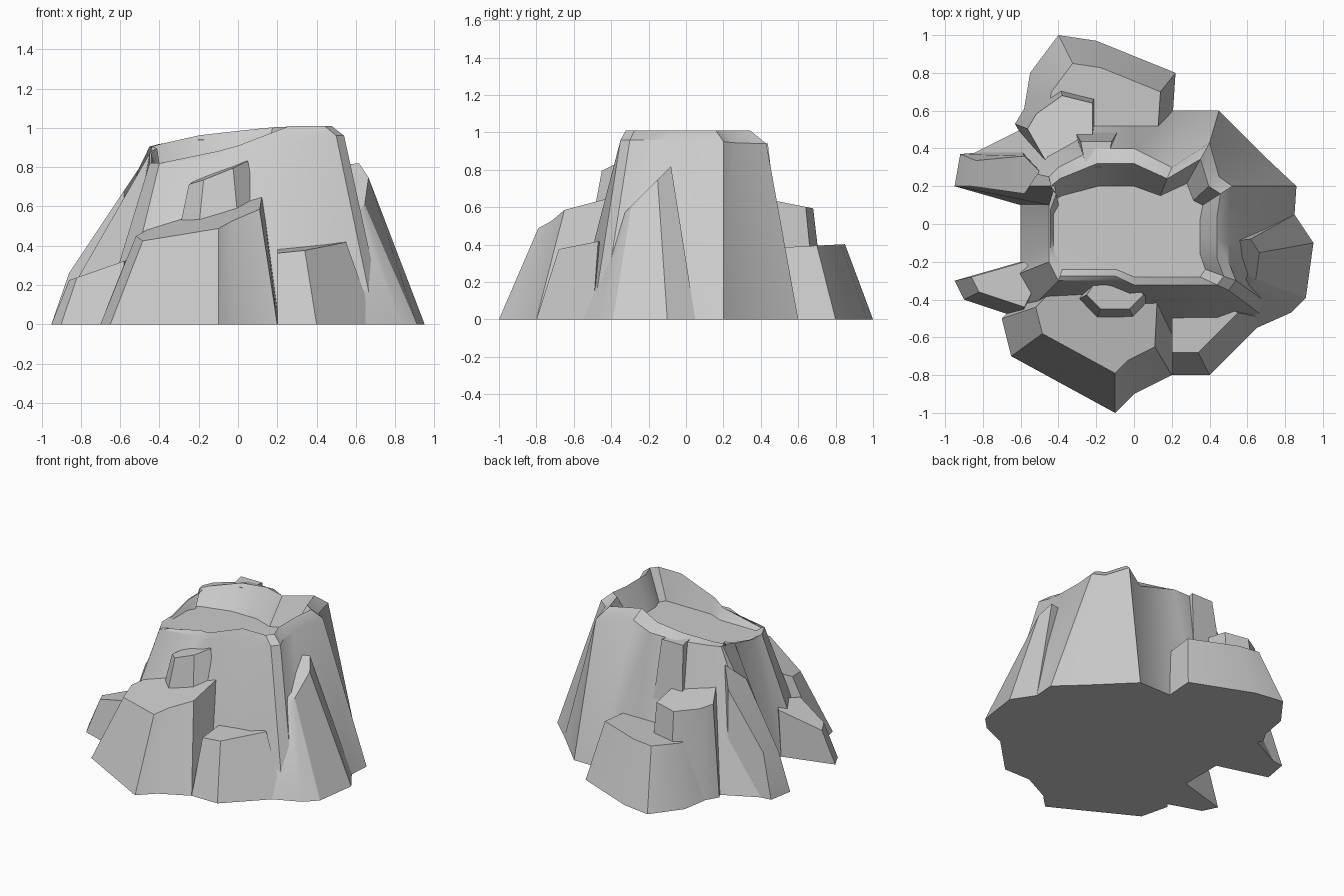
import bpy
import bmesh
import math

# Remove the default object only
default_cube = bpy.data.objects.get("Cube")
if default_cube:
    bpy.data.objects.remove(default_cube, do_unlink=True)

# Single stone colour
stone = bpy.data.materials.new("stone_grey")
stone.use_nodes = True
stone_colour = (.6, .6, .6, 1)
stone.diffuse_color = stone_colour
for node in stone.node_tree.nodes:
    if node.type == "BSDF_PRINCIPLED":
        node.inputs["Base Color"].default_value = stone_colour
        node.inputs["Roughness"].default_value = .9


def loft(name, rings):
    """Join matching rings of points from bottom to top and close both ends."""
    bm = bmesh.new()
    loops = [[bm.verts.new(point) for point in ring] for ring in rings]
    for lower, upper in zip(loops, loops[1:]):
        for i in range(len(lower)):
            bm.faces.new((lower[i - 1], lower[i], upper[i], upper[i - 1]))
    caps = [bm.faces.new(loops[0]), bm.faces.new(loops[-1])]
    bm.normal_update()
    bmesh.ops.triangulate(bm, faces=caps)
    bmesh.ops.recalc_face_normals(bm, faces=bm.faces)
    mesh = bpy.data.meshes.new(name)
    bm.to_mesh(mesh)
    bm.free()
    mesh.materials.append(stone)
    rock = bpy.data.objects.new(name, mesh)
    bpy.context.collection.objects.link(rock)
    bpy.ops.object.select_all(action="DESELECT")
    rock.select_set(True)
    bpy.context.view_layer.objects.active = rock
    bpy.ops.object.shade_smooth_by_angle(angle=math.radians(30))


def at_height(outline, z):
    return [(x, y, z) for x, y in outline]


def crag(name, foot, anchor, taper, height, slope_x=0, slope_y=0):
    """Rock mass whose sloping crown is its foot drawn in towards an anchor."""
    crown = []
    for x, y in foot:
        dx = (x - anchor[0]) * (1 - taper)
        dy = (y - anchor[1]) * (1 - taper)
        crown.append((anchor[0] + dx, anchor[1] + dy,
                      height + slope_x * dx + slope_y * dy))
    loft(name, [at_height(foot, 0), crown])


def rim_height(x, y):
    """The rim is highest on the right and sinks on the open left side."""
    return min(.96, max(.82, .9 + .12 * x + .1 * y - .3 * x * y))


def floor_point(x, y):
    """Crater floor inside the rim, with the thickest wall at the rear."""
    return x * (.7 if x > 0 else .95), y * (.5 if y > 0 else .8)


def crest_point(x, y):
    """Raised crest between the rim and the crater floor."""
    fx, fy = floor_point(x, y)
    lift = max(0, x + .4) / 9
    return x + (fx - x) * .4, y + (fy - y) * .4, min(1.01, rim_height(x, y) + lift)


# Mountain body with an open crater, counter-clockwise from the right
body_foot = [
    (.88, -.1), (.85, .05), (.86, .2), (.7, .35), (.45, .6), (.25, .6), (0, .6),
    (-.4, .6), (-.6, .5), (-.9, .35), (-.95, .2), (-.6, .1), (-.6, -.2),
    (-.7, -.3), (-.6, -.5), (-.3, -.6), (.1, -.6), (.4, -.6), (.7, -.5),
    (.75, -.45), (.8, -.4),
]
rim = [
    (.5, -.1), (.5, .05), (.52, .2), (.45, .25), (.4, .43), (.2, .3), (0, .4),
    (-.2, .4), (-.4, .3), (-.45, .25), (-.42, .2), (-.45, .1), (-.45, -.1),
    (-.45, -.2), (-.4, -.3), (-.1, -.3), (0, -.35), (.3, -.35), (.5, -.35),
    (.54, -.3), (.5, -.2),
]
loft("mountain_body", [
    at_height(body_foot, 0),
    [(x, y, rim_height(x, y)) for x, y in rim],
    [crest_point(x, y) for x, y in rim],
    at_height([floor_point(x, y) for x, y in rim], .81),
])

# Broad front terrace with a boulder standing on it
crag("front_terrace",
     [(-.7, -.5), (-.65, -.7), (-.1, -1), (0, -.9), (.2, -.8), (.22, -.4), (-.5, -.3)],
     anchor=(-.1, -.3), taper=.3, height=.61, slope_x=.3, slope_y=.25)
crag("front_boulder",
     [(-.4, -.45), (-.25, -.6), (.05, -.6), (.2, -.45), (.1, -.3), (-.3, -.3)],
     anchor=(-.1, -.3), taper=.5, height=.78, slope_x=.4, slope_y=.1)

# Smaller front step and the shoulder beside it
crag("front_step",
     [(.2, -.8), (.4, -.8), (.7, -.5), (.3, -.3), (.2, -.4)],
     anchor=(.2, -.4), taper=.3, height=.39, slope_x=.1, slope_y=.1)
crag("right_shoulder",
     [(.5, -.7), (.65, -.55), (.83, -.47), (.91, -.39), (.95, -.1), (.85, .05), (.4, 0)],
     anchor=(.4, -.2), taper=.52, height=.7, slope_y=1)

# Low rear terrace and the taller stack on it
crag("rear_terrace",
     [(.2, .5), (.22, .8), (-.2, .97), (-.4, 1), (-.55, .8), (-.6, .5), (-.4, .4)],
     anchor=(-.1, .4), taper=.25, height=.38, slope_y=.05)
crag("rear_stack",
     [(-.2, .55), (-.2, .7), (-.4, .75), (-.57, .63), (-.63, .53), (-.5, .3), (-.2, .4)],
     anchor=(-.3, .4), taper=.2, height=.65, slope_y=-.2)

# Knob on the rear rim
crag("rear_knob",
     [(-.05, .55), (-.35, .55), (-.3, .3), (-.1, .3)],
     anchor=(-.2, .3), taper=.45, height=.94)

# Two spurs reaching out on the open side
crag("open_side_front_spur",
     [(-.95, -.3), (-.9, -.4), (-.6, -.5), (-.5, -.3), (-.6, -.2)],
     anchor=(-.5, -.2), taper=.2, height=.35, slope_x=.35)
crag("open_side_rear_spur",
     [(-.95, .2), (-.92, .37), (-.6, .4), (-.5, .3), (-.6, .15)],
     anchor=(-.5, .2), taper=.2, height=.8, slope_x=1.5)
